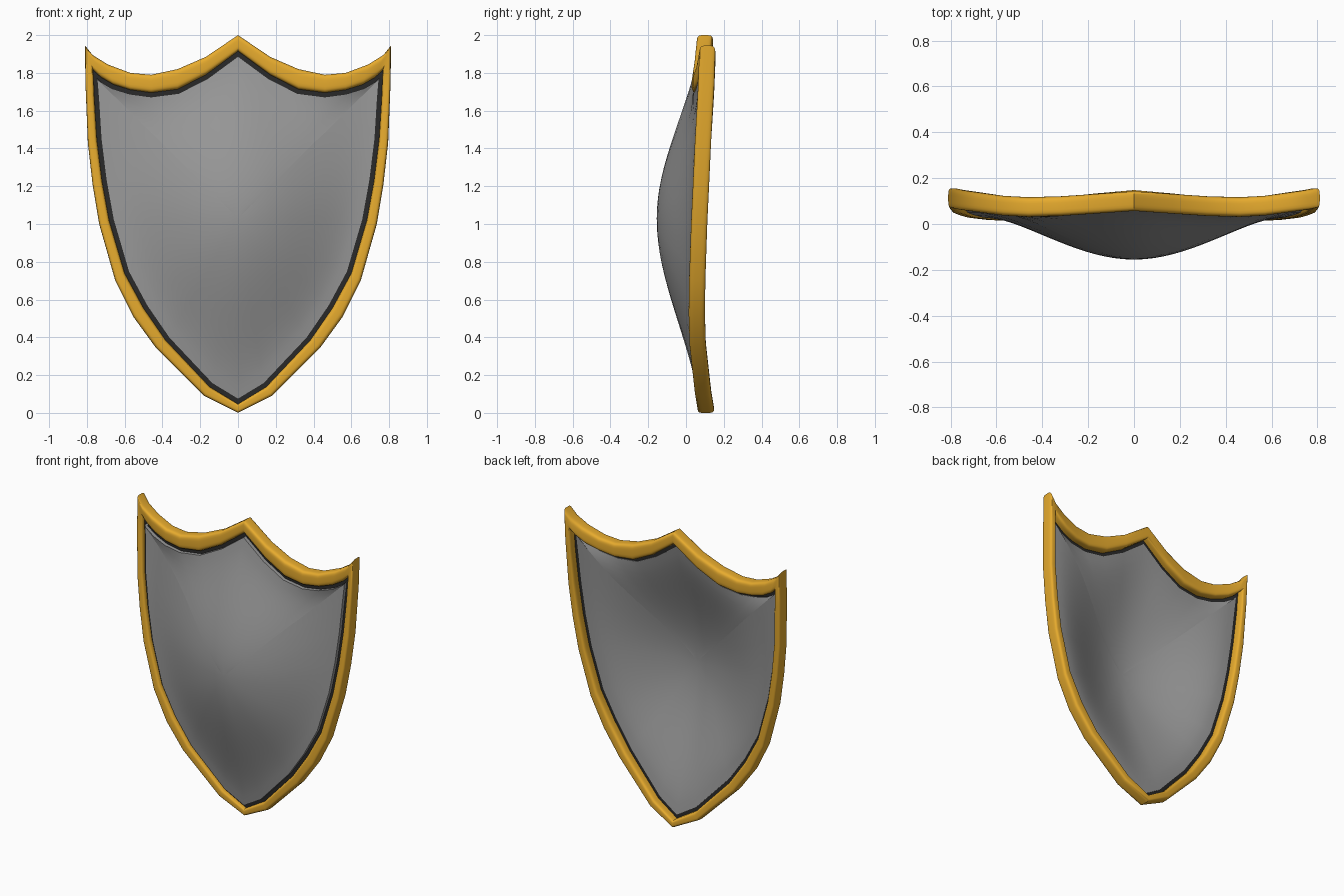
import bpy, bmesh, math
from mathutils import Vector

if "Cube" in bpy.data.objects:
    bpy.data.objects.remove(bpy.data.objects["Cube"])

# Half outline: outer rim x, z, inner rim x, z, depth y of the rim centre
HALF = [
    (0, 0, 0, .047, .105), (.18, .09, .15, .138, .09), (.435, .345, .383, .385, .062),
    (.555, .51, .50, .555, .057), (.65, .70, .60, .74, .06), (.735, 1.0, .682, 1.02, .07),
    (.77, 1.21, .72, 1.23, .08), (.795, 1.43, .747, 1.45, .09), (.808, 1.75, .76, 1.66, .106),
    (.81, 1.945, .767, 1.815, .113), (.77, 1.895, .725, 1.776, .105), (.69, 1.845, .66, 1.738, .095),
    (.57, 1.80, .57, 1.71, .08), (.46, 1.79, .46, 1.695, .074), (.32, 1.82, .32, 1.713, .078),
    (.17, 1.885, .17, 1.79, .088), (0, 2.0, 0, 1.915, .10),
]
LOOP = HALF + [(-a, b, -c, d, y) for a, b, c, d, y in reversed(HALF[1:-1])]
OUTER = [Vector((p[0], p[1])) for p in LOOP]
INNER = [Vector((p[2], p[3])) for p in LOOP]
DEPTH = [p[4] for p in LOOP]
CENTRE = Vector((0, 1.03))


def material(name, rgb):
    m = bpy.data.materials.new(name)
    m.diffuse_color = (*rgb, 1)
    m.use_nodes = True
    m.node_tree.nodes["Principled BSDF"].inputs["Base Color"].default_value = m.diffuse_color
    return m


def inset(loop, d):
    """Mitred inward offset of a counter-clockwise outline."""
    out = []
    for i, p in enumerate(loop):
        e1 = (p - loop[i - 1]).normalized()
        e2 = (loop[(i + 1) % len(loop)] - p).normalized()
        n1, n2 = Vector((-e1.y, e1.x)), Vector((-e2.y, e2.x))
        out.append(p + (n1 + n2) * d / max(1 + n1.dot(n2), .35))
    return out


def ring(loop, ys):
    return [(p.x, y, p.y) for p, y in zip(loop, ys)]


def skin(name, rings, mat, closed=False, angle=35):
    """Bridge successive rings; join last to first, or fill single-point ends."""
    bm = bmesh.new()
    rows = [[bm.verts.new(c) for c in r] for r in rings]
    pairs = list(zip(rows, rows[1:])) + ([(rows[-1], rows[0])] if closed else [])
    for a, b in pairs:
        n = max(len(a), len(b))
        for i in range(n):
            j = (i + 1) % n
            if len(a) == 1:
                bm.faces.new((a[0], b[j], b[i]))
            elif len(b) == 1:
                bm.faces.new((a[i], a[j], b[0]))
            else:
                bm.faces.new((a[i], a[j], b[j], b[i]))
    bmesh.ops.recalc_face_normals(bm, faces=bm.faces[:])
    me = bpy.data.meshes.new(name)
    bm.to_mesh(me)
    bm.free()
    me.materials.append(mat)
    ob = bpy.data.objects.new(name, me)
    bpy.context.collection.objects.link(ob)
    bpy.ops.object.select_all(action='DESELECT')
    ob.select_set(True)
    bpy.context.view_layer.objects.active = ob
    bpy.ops.object.shade_smooth_by_angle(angle=math.radians(angle))
    return ob


gold = material("gold", (.82, .42, .028))
steel = material("steel grey", (.31, .31, .31))
black = material("black", (.022, .022, .022))


def soft(v):
    """Rounded-box coordinate from a sine or cosine."""
    return math.copysign(abs(v) ** .5, v)


# Rim: rounded bar swept between the outer and inner outlines
N = 28
SECTION = [(.5 - .5 * soft(math.cos(a)), -.043 * soft(math.sin(a)))
           for a in (math.tau * (k + .5) / N for k in range(N))]
skin("rim", [ring([o.lerp(i, s) for o, i in zip(OUTER, INNER)], [y + dy for y in DEPTH])
             for s, dy in SECTION], gold, closed=True, angle=50)

# Groove strip: thin flange joining the rim to the panel
a, b = inset(INNER, -.008), inset(INNER, .03)
skin("groove_strip", [ring(l, [y + dy for y in DEPTH])
                      for l, dy in ((a, -.016), (b, -.016), (b, -.009), (a, -.009))],
     black, closed=True)

# Panel: domed plate bulging forward, hollow at the back
EDGE = inset(INNER, .022)
STEPS, THICK = 16, .036


def dome(x, z):
    """Smooth bell-shaped bulge."""
    dz = (z - CENTRE.y) / (.88 if z > CENTRE.y else .95)
    r2 = (x / .72) ** 2 + dz ** 2
    return .075 - .23 * math.exp(-r2 / .72 ** 2)


def dome_ring(t, shift):
    loop = [CENTRE.lerp(p, t) for p in EDGE]
    ys = []
    for p, d in zip(loop, DEPTH):
        y = dome(p.x, p.y)
        ys.append(y + (d - .041 - y) * t ** 6 + shift)
    return ring(loop, ys)


apex = dome(0, CENTRE.y)
front = [dome_ring(k / STEPS, 0) for k in range(1, STEPS + 1)]
back = [dome_ring(k / STEPS, THICK) for k in range(STEPS, 0, -1)]
skin("panel", [[(0, apex, CENTRE.y)]] + front + back + [[(0, apex + THICK, CENTRE.y)]], steel)
